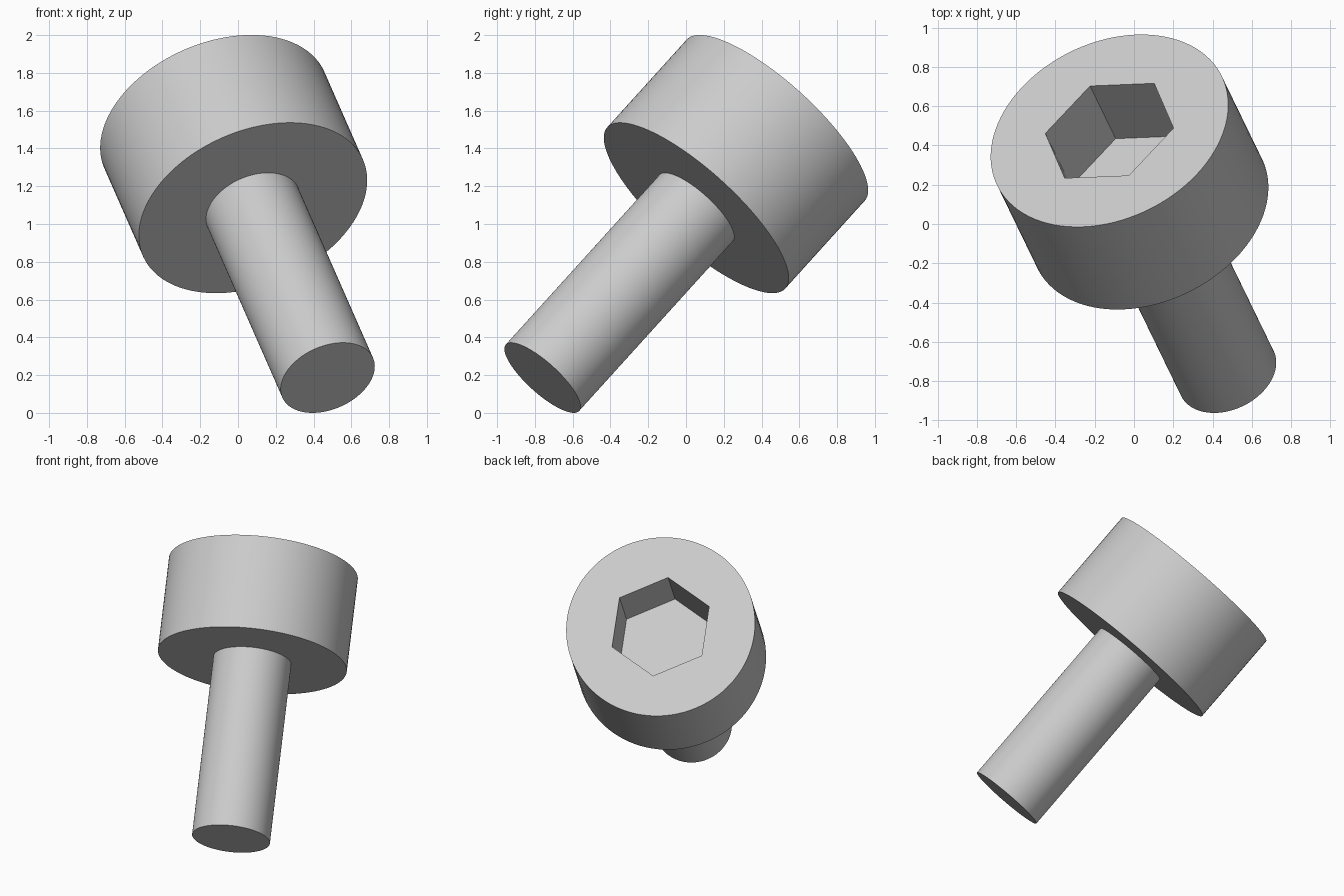
import bpy, bmesh, math
from mathutils import Matrix, Vector

if "Cube" in bpy.data.objects:
    bpy.data.objects.remove(bpy.data.objects["Cube"])

SEGMENTS = 96
SHANK_R, HEAD_R, SOCKET_R = 0.262, 0.636, 0.352
SHANK_LEN, HEAD_LEN, SOCKET_DEPTH = 1.276, 0.659, 0.42
TOTAL = SHANK_LEN + HEAD_LEN

# Tilted frame: z along the screw axis, x towards a socket corner
axis = Vector((-0.310, 0.638, 0.7045)).normalized()
corner = Vector((0.926, 0.038, 0.373))
corner = (corner - axis * corner.dot(axis)).normalized()
frame = Matrix((corner, axis.cross(corner), axis)).transposed().to_4x4()
frame.translation = Vector((0.475, -0.76, 0.186))

steel = bpy.data.materials.new("steel_grey")
steel.use_nodes = True
colour = (0.6, 0.6, 0.6, 1.0)
steel.diffuse_color = colour
steel.node_tree.nodes["Principled BSDF"].inputs["Base Color"].default_value = colour


def lathe(name, profile, sides):
    """Closed solid from (radius, height) rings, placed in the tilted frame."""
    bm = bmesh.new()
    rings = []
    for r, z in profile:
        angles = [math.tau * i / sides for i in range(sides)]
        rings.append([bm.verts.new((r * math.cos(a), r * math.sin(a), z)) for a in angles])
    for low, high in zip(rings, rings[1:]):
        for i in range(sides):
            j = (i + 1) % sides
            bm.faces.new((low[i], low[j], high[j], high[i]))
    bm.faces.new(rings[0][::-1])
    bm.faces.new(rings[-1])
    bm.transform(frame)
    bmesh.ops.recalc_face_normals(bm, faces=bm.faces)
    mesh = bpy.data.meshes.new(name)
    bm.to_mesh(mesh)
    bm.free()
    mesh.materials.append(steel)
    obj = bpy.data.objects.new(name, mesh)
    bpy.context.collection.objects.link(obj)
    return obj


# Shank and cylindrical head in one solid
screw = lathe("screw_shank_and_head",
              [(SHANK_R, 0), (SHANK_R, SHANK_LEN), (HEAD_R, SHANK_LEN), (HEAD_R, TOTAL)],
              SEGMENTS)

# Hexagonal socket cut into the head
cutter = lathe("socket_cutter",
               [(SOCKET_R, TOTAL - SOCKET_DEPTH), (SOCKET_R, TOTAL + 0.1)], 6)
cutter.hide_render = True
cut = screw.modifiers.new("hex_socket", 'BOOLEAN')
cut.operation = 'DIFFERENCE'
cut.solver = 'EXACT'
cut.object = cutter

bpy.ops.object.select_all(action='DESELECT')
screw.select_set(True)
bpy.context.view_layer.objects.active = screw
bpy.ops.object.modifier_apply(modifier=cut.name)
bpy.data.objects.remove(cutter)

# Smooth round walls with crisp rims
bpy.ops.object.shade_smooth_by_angle(angle=math.radians(30))
